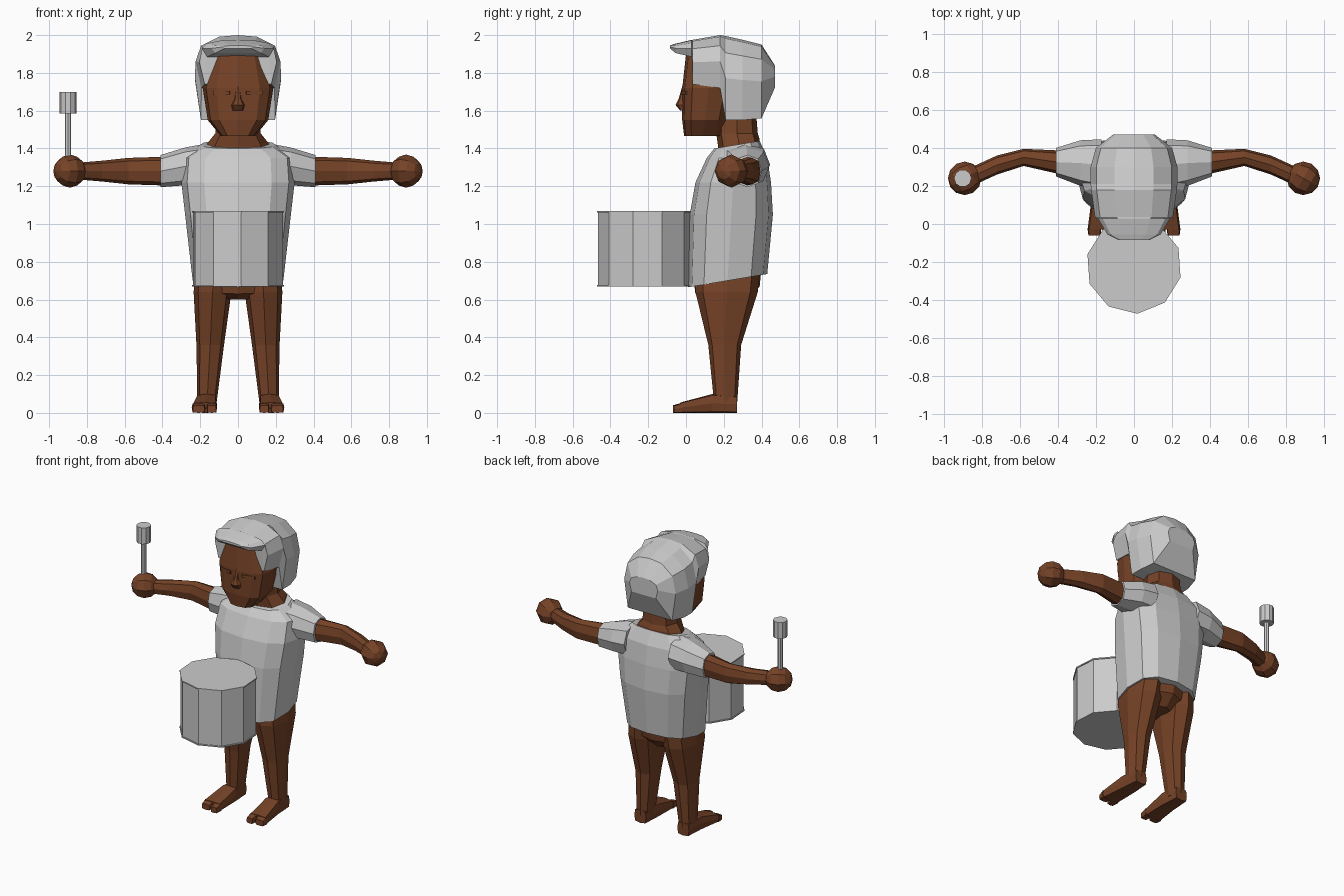
import bpy, bmesh
from math import cos, sin, pi, radians, copysign
from mathutils import Vector, Matrix

default_cube = bpy.data.objects.get("Cube")
if default_cube:
    bpy.data.objects.remove(default_cube, do_unlink=True)

BODY_Y = .22    # depth of the body's centre line
ARM_Z = 1.28    # height of the outstretched arms
HAND_X = .89
HAND_Y = .24


def material(name, red, green, blue):
    colour = (red, green, blue, 1)
    result = bpy.data.materials.new(name)
    result.use_nodes = True
    result.diffuse_color = colour
    result.node_tree.nodes["Principled BSDF"].inputs["Base Color"].default_value = colour
    return result


skin = material("brown_skin", red=.18, green=.055, blue=.02)
grey = material("light_grey", red=.6, green=.6, blue=.6)


def finish(name, bm, colour):
    bmesh.ops.recalc_face_normals(bm, faces=bm.faces)
    mesh = bpy.data.meshes.new(name)
    bm.to_mesh(mesh)
    bm.free()
    mesh.materials.append(colour)
    bpy.context.collection.objects.link(bpy.data.objects.new(name, mesh))


def outline(centre, across, along, sides, roundness, turn=0):
    """Polygon spanned by two half axes; low roundness makes it boxier."""
    def bulge(value):
        return copysign(abs(value) ** roundness, value)
    angles = [turn + 2 * pi * step / sides for step in range(sides)]
    return [Vector(centre) + Vector(across) * bulge(cos(angle)) + Vector(along) * bulge(sin(angle))
            for angle in angles]


def level(z, width, depth, x=0, y=BODY_Y, tilt=0, sides=8, roundness=.8):
    """Horizontal section; tilt raises its back edge."""
    return outline((x, y, z), (width, 0, 0), (0, depth, tilt), sides, roundness)


def cuff(x, y, depth, height, z=ARM_Z):
    """Section across an outstretched arm."""
    return outline((x, y, z), (0, depth, 0), (0, 0, height), sides=8, roundness=.8)


def foot_section(x, y, width, height):
    """Boxy section across a foot that stands on the ground."""
    half = height / 2
    return outline((x, y, half), (width, 0, 0), (0, 0, half), sides=8, roundness=.4)


def loft(name, colour, *sections):
    bm = bmesh.new()
    loops = [[bm.verts.new(point) for point in section] for section in sections]
    for lower, upper in zip(loops, loops[1:]):
        for i in range(len(lower)):
            bm.faces.new((lower[i - 1], lower[i], upper[i], upper[i - 1]))
    bm.faces.new(loops[0])
    bm.faces.new(loops[-1])
    finish(name, bm, colour)


def cylinder(name, colour, x, y, bottom, top, radius, sides=10, turn=0):
    loft(name, colour, *[
        outline((x, y, z), (radius, 0, 0), (0, radius, 0), sides, roundness=1, turn=turn)
        for z in (bottom, top)])


# Shirt body with a hem that is lower in front
def shirt_level(**shape):
    return level(sides=12, roundness=.75, **shape)


loft("shirt", grey,
     shirt_level(z=.7, width=.24, depth=.21, tilt=.035),
     shirt_level(z=1.05, width=.28, depth=.22, y=.24),
     shirt_level(z=1.22, width=.3, depth=.2, y=.25),
     shirt_level(z=1.35, width=.29, depth=.16, y=.27),
     shirt_level(z=1.42, width=.2, depth=.12, y=.27, tilt=.02))

# Neck and pelvis
loft("neck", skin,
     level(z=1.38, width=.19, depth=.11, y=.28, tilt=.02),
     level(z=1.43, width=.16, depth=.11, y=.28, tilt=.02),
     level(z=1.48, width=.12, depth=.11, y=.27),
     level(z=1.6, width=.11, depth=.1, y=.27))
loft("pelvis", skin,
     level(z=.6, width=.06, depth=.1),
     level(z=.65, width=.16, depth=.17, tilt=.02),
     level(z=.74, width=.22, depth=.18, tilt=.03))


# Face and nose
def face_level(**shape):
    return level(sides=12, roundness=.7, **shape)


loft("face", skin,
     face_level(z=1.465, width=.09, depth=.1, y=.09),
     face_level(z=1.55, width=.16, depth=.12, y=.1),
     face_level(z=1.72, width=.187, depth=.14, y=.12),
     face_level(z=1.9, width=.14, depth=.15, y=.15))
loft("nose", skin,
     level(z=1.6, width=.03, depth=.02, y=-.01),
     level(z=1.63, width=.036, depth=.04, y=-.015),
     level(z=1.66, width=.02, depth=.03, y=-.01),
     level(z=1.73, width=.01, depth=.02, y=0))


# Hair: arched sections from the brim to the back of the head
def arch(y, width, low, top):
    height = top - low
    right = [(.86 * width, low), (width, low + height / 2),
             (.87 * width, low + .8 * height), (.45 * width, top - .03 * height)]
    left = [(-x, z) for x, z in reversed(right)]
    return [Vector((x, y, z)) for x, z in right + [(0, top)] + left]


loft("hair", grey,
     arch(y=-.085, width=.08, low=1.93, top=1.945),
     arch(y=-.055, width=.14, low=1.905, top=1.955),
     arch(y=.03, width=.19, low=1.885, top=1.975),
     arch(y=.035, width=.205, low=1.74, top=1.975),
     arch(y=.18, width=.225, low=1.72, top=2),
     arch(y=.21, width=.228, low=1.55, top=1.995),
     arch(y=.3, width=.228, low=1.55, top=1.975),
     arch(y=.4, width=.2, low=1.56, top=1.95),
     arch(y=.47, width=.11, low=1.72, top=1.84))

# Paired parts
for label, side in (("left_", 1), ("right_", -1)):
    loft(label + "sleeve", grey,
         cuff(x=side * .17, y=.31, z=1.315, depth=.135, height=.11),
         cuff(x=side * .28, y=.32, z=1.305, depth=.12, height=.1),
         cuff(x=side * .41, y=.325, depth=.075, height=.085))
    loft(label + "arm", skin,
         cuff(x=side * .36, y=.32, depth=.065, height=.077),
         cuff(x=side * .58, y=.35, depth=.045, height=.07),
         cuff(x=side * .72, y=.31, depth=.05, height=.055),
         cuff(x=side * .84, y=.255, depth=.05, height=.045))

    # Fist, with its poles along the forearm
    bm = bmesh.new()
    place = Matrix.Translation((side * HAND_X, HAND_Y, ARM_Z))
    aim = Matrix.Rotation(side * pi / 3, 4, "Z") @ Matrix.Rotation(pi / 2, 4, "X")
    bmesh.ops.create_uvsphere(bm, u_segments=8, v_segments=6, radius=.088, matrix=place @ aim)
    finish(label + "hand", bm, skin)

    # Leg tapering to the ankle
    loft(label + "leg", skin,
         level(x=side * .165, y=.21, z=.04, width=.05, depth=.06),
         level(x=side * .147, y=.205, z=.36, width=.073, depth=.087),
         level(x=side * .135, y=.215, z=.64, width=.1, depth=.165),
         level(x=side * .125, z=.74, width=.1, depth=.17))

    # Foot with split toes
    loft(label + "foot", skin,
         foot_section(x=side * .167, y=.27, width=.045, height=.09),
         foot_section(x=side * .167, y=.14, width=.055, height=.1),
         foot_section(x=side * .178, y=-.03, width=.066, height=.055))
    for toe, x, width, tip in (("big_toe", .139, .028, -.07), ("small_toes", .208, .037, -.06)):
        loft(label + toe, skin,
             foot_section(x=side * x, y=-.02, width=width, height=.054),
             foot_section(x=side * x, y=tip, width=width * .85, height=.04))

    # Closed eyelid ridge
    bm = bmesh.new()
    place = Matrix.Translation((side * .085, 0, 1.695)) @ Matrix.Rotation(side * radians(14), 4, "Z")
    bmesh.ops.create_cube(bm, size=1, matrix=place @ Matrix.Diagonal((.09, .03, .02, 1)))
    finish(label + "eyelid", bm, skin)

# Drum with thin rims, held in front of the belly
drum = dict(colour=grey, x=0, y=-.22, turn=radians(-86))
cylinder("drum_shell", bottom=.675, top=1.065, radius=.246, **drum)
cylinder("drum_bottom_rim", bottom=.67, top=.678, radius=.252, **drum)
cylinder("drum_top_rim", bottom=1.062, top=1.07, radius=.252, **drum)

# Mallet standing in the right fist
mallet = dict(colour=grey, x=-.9, y=HAND_Y)
cylinder("mallet_stick", bottom=ARM_Z, top=1.6, radius=.017, sides=8, **mallet)
cylinder("mallet_head", bottom=1.585, top=1.7, radius=.046, **mallet)
